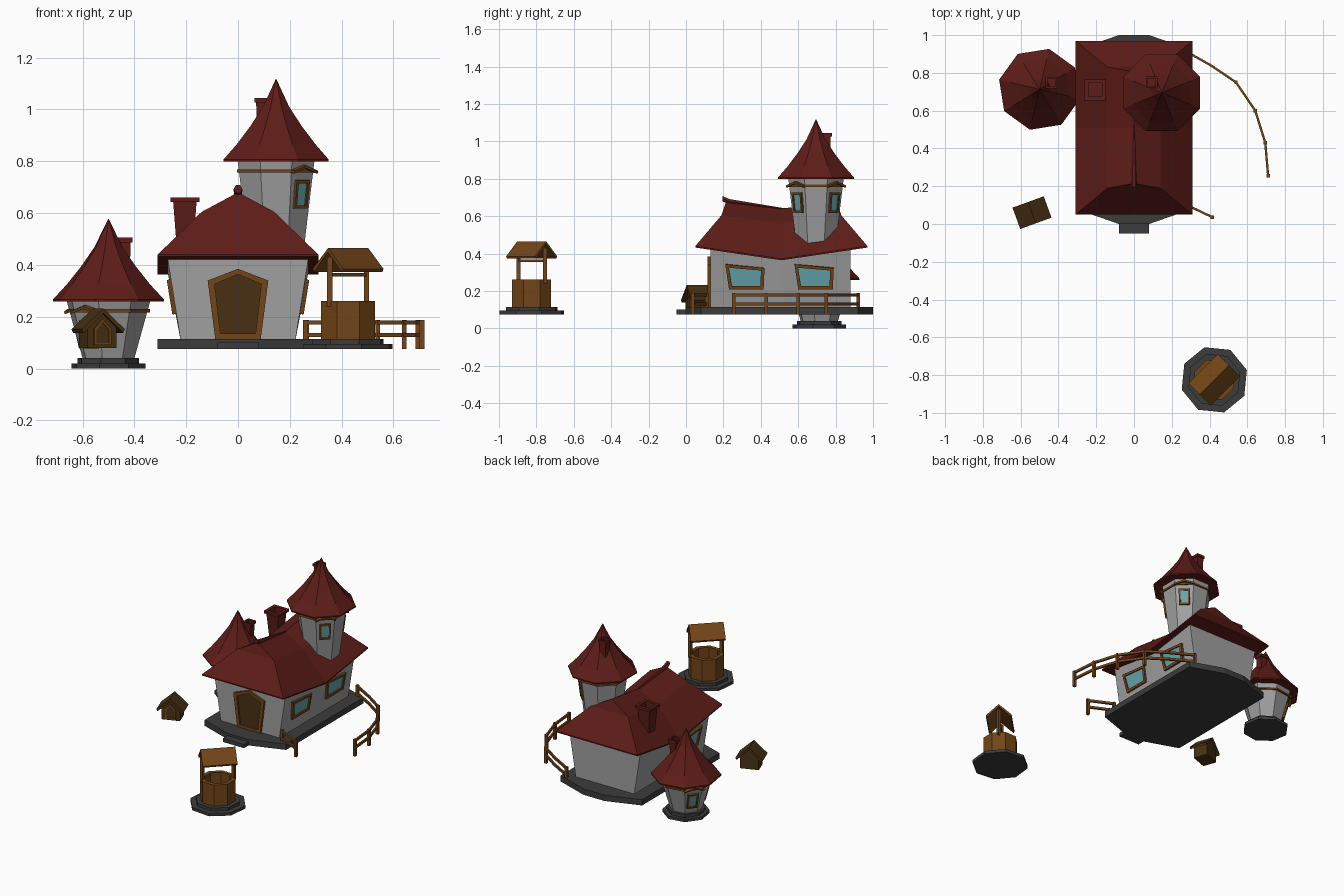
import bpy, bmesh
from math import sin, cos, pi, radians, atan2
from mathutils import Vector, Matrix

if "Cube" in bpy.data.objects:
    bpy.data.objects.remove(bpy.data.objects["Cube"])


def mat(name, rgb):
    m = bpy.data.materials.new(name)
    m.diffuse_color = (*rgb, 1)
    m.use_nodes = True
    m.node_tree.nodes["Principled BSDF"].inputs["Base Color"].default_value = m.diffuse_color
    return m


ROOF = mat("roof_red", (.11, .012, .009))
WOOD = mat("wood", (.17, .06, .009))
DARK = mat("dark_wood", (.065, .03, .007))
STONE = mat("dark_stone", (.045, .045, .045))
WALL = mat("plaster", (.35, .35, .35))
GLASS = mat("glass", (.13, .38, .42))


def make(name, verts, faces, material, matrix=None):
    me = bpy.data.meshes.new(name)
    bm = bmesh.new()
    vs = [bm.verts.new(v) for v in verts]
    for f in faces:
        bm.faces.new([vs[i] for i in f])
    bmesh.ops.remove_doubles(bm, verts=bm.verts, dist=1e-5)
    bmesh.ops.recalc_face_normals(bm, faces=bm.faces)
    bm.to_mesh(me)
    bm.free()
    me.materials.append(material)
    ob = bpy.data.objects.new(name, me)
    bpy.context.collection.objects.link(ob)
    if matrix:
        ob.matrix_world = matrix
    return ob


def loft(name, rings, material, matrix=None, closed=False):
    """Skin equal-length vertex loops; capped at the ends, or closed into a hoop."""
    n, k = len(rings[0]), len(rings)
    faces = [(a * n + i, a * n + (i + 1) % n, (a + 1) % k * n + (i + 1) % n, (a + 1) % k * n + i)
             for a in range(k if closed else k - 1) for i in range(n)]
    if not closed:
        faces.append(tuple(range(n)))
        if len({tuple(v) for v in rings[-1]}) > 1:
            faces.append(tuple(range((k - 1) * n, k * n)))
    return make(name, [v for r in rings for v in r], faces, material, matrix)


def lathe(name, c, profile, rot, material, closed=False, n=8):
    rings = [[(c[0] + r * cos(rot + 2 * pi * i / n), c[1] + r * sin(rot + 2 * pi * i / n), z)
              for i in range(n)] for r, z in profile]
    return loft(name, rings, material, closed=closed)


def prism(name, pts, z0, z1, material, matrix=None):
    return loft(name, [[(x, y, z) for x, y in pts] for z in (z0, z1)], material, matrix)


def rect(w, d, x=0, y=0):
    return [(x - w / 2, y - d / 2), (x + w / 2, y - d / 2), (x + w / 2, y + d / 2), (x - w / 2, y + d / 2)]


def beam(name, a, b, t, h, material):
    a, b = Vector(a), Vector(b)
    d = (b - a).normalized()
    side = Vector((-d.y, d.x, 0)).normalized() * t / 2 if abs(d.z) < .9 else Vector((t / 2, 0, 0))
    up = d.cross(side).normalized() * h / 2
    loft(name, [[p + side + up, p - side + up, p - side - up, p + side - up] for p in (a, b)], material)


def facing(origin, azimuth, tilt=0):
    """Local x along the wall, y up the (outward leaning) wall, z out of it."""
    n, z = Vector((cos(azimuth), sin(azimuth), 0)), Vector((0, 0, 1))
    u, v = z.cross(n), n * sin(tilt) + z * cos(tilt)
    m = Matrix((u, v, u.cross(v))).transposed().to_4x4()
    m.translation = origin
    return m


def framed(name, pts, s, material, m, depth=.014):
    inner = [(x * s[0], y * s[1]) for x, y in pts]
    loop = lambda p, z: [(x, y, z) for x, y in p]
    loft(name + "_frame", [loop(pts, -.01), loop(pts, depth), loop(inner, depth), loop(inner, -.01)],
         WOOD, m, closed=True)
    prism(name + "_panel", inner, -.01, depth * .4, material, m)


def chimney(name, x, y, z0, z1, w0, w1):
    lip = .018
    spec = [(w0, z0), (w1, z1 - lip), (w1 * 1.25, z1 - lip), (w1 * 1.25, z1), (w1 * .8, z1), (w1 * .8, z1 - .04)]
    loft(name, [[(px, py, z) for px, py in rect(w, w, x, y)] for w, z in spec], ROOF)


# Stone footing and doorstep of the house
prism("house_footing", [(.08, 0), (.31, .08), (.31, .92), (.08, 1), (-.08, 1), (-.31, .92), (-.31, .08), (-.08, 0)],
      .075, .115, STONE)
prism("door_step", rect(.16, .1, 0, 0), .075, .1, STONE)

# House walls, leaning outward, lower in the middle under the sagging eave
loft("house_walls", [[(-.22, y, .1), (.22, y, .1), (.275, y, z), (-.275, y, z)]
                     for y, z in ((.13, .445), (.51, .39), (.88, .445))], WALL)

# Sagging hipped roof: cross-sections along the ridge, eave to ridge
sections = []
for ye, ym, yr, drop in ((.05, .19, .215, 0), (.51, .51, .51, 1), (.97, .83, .805, 0)):
    e, m, r = .44 - .068 * drop, .605 - .045 * drop, .68 - .04 * drop
    sections.append([(-.31, ye, e - .008), (-.31, ye, e), (-.14, ym, m), (0, yr, r),
                     (.14, ym, m), (.31, ye, e), (.31, ye, e - .008)])
flat = [v for s in sections for v in s]
faces = [(a * 7 + i, a * 7 + (i + 1) % 7, (a + 1) * 7 + (i + 1) % 7, (a + 1) * 7 + i)
         for a in (0, 1) for i in range(7)]
for o in (0, 14):
    faces += [(o, o + 1, o + 5, o + 6), (o + 1, o + 2, o + 4, o + 5), (o + 2, o + 3, o + 4)]
make("house_roof", flat, faces, ROOF)
ring = lambda y, z, r: [(r * cos(i * pi / 3), y, z + r * sin(i * pi / 3)) for i in range(6)]
loft("ridge_horn", [ring(.195, .693, .017), ring(.23, .678, .016), ring(.55, .635, .004)], ROOF)
chimney("house_chimney", -.205, .71, .48, .66, .065, .09)

# Front door
framed("door", [(-.088, -.13), (.088, -.13), (.117, .095), (0, .14), (-.117, .095)], (.77, .85), DARK,
       facing((0, .13, .245), -pi / 2))

# Side windows
quad = [(-.105, .07), (-.085, -.065), (.1, -.065), (.105, .05)]
lean = atan2(.055, .34)
for i, (y, side) in enumerate(((.315, 1), (.685, 1), (.315, -1))):
    framed(f"side_window_{i}", [(x * side, z) for x, z in quad], (.82, .74), GLASS,
           facing((.25 * side, y, .275), 0 if side > 0 else pi, lean))


# Octagonal towers with flared pointed roofs
def tower(name, c, z0, r0, ze, re, rot, windows, chim):
    lathe(name + "_walls", c, [(r0, z0), (re, ze + .01)], rot, WALL)
    lathe(name + "_roof", c, [(.22, ze - .006), (.22, ze + .002), (.165, ze + .06), (.108, ze + .13),
                              (.055, ze + .205), (0, ze + .315)], rot, ROOF)
    slope = (re - r0) / (ze - z0)
    zb = ze - .042
    rb = re - slope * .042
    lathe(name + "_trim", c, [(rb - .01, zb - .006), (rb + .007, zb - .006), (rb + .007, zb + .006),
                              (rb - .01, zb + .006)], rot, WOOD, closed=True)
    tilt = atan2(slope * .924, 1)
    for i, az in enumerate(windows):
        at = lambda z: (c[0] + cos(az) * .924 * (r0 + slope * (z - z0)),
                        c[1] + sin(az) * .924 * (r0 + slope * (z - z0)), z)
        framed(f"{name}_window_{i}", [(-.034, -.055), (.034, -.055), (.036, .055), (-.036, .055)], (.68, .78),
               GLASS, facing(at(ze - .132), az, tilt), .01)
        prism(f"{name}_hood_{i}", [(-.064, -.008), (0, .012), (.064, -.008), (.064, .003), (0, .024), (-.064, .003)],
              0, .02, WOOD, facing(at(zb), az, tilt))
    chimney(name + "_chimney", c[0] + chim[0], c[1] + chim[1], ze + .08, ze + .24, .038, .048)


tower("tall_tower", (.147, .695), .4, .108, .805, .162, pi / 8, (-pi / 4, pi / 4), (-.053, .055))
q = radians(31.6)
tower("small_tower", (-.5, .713), .03, .1, .265, .17, q, (q + radians(112.5), q + radians(202.5)), (.062, .035))
lathe("small_tower_footing", (-.5, .713), [(.147, 0), (.147, .02), (.122, .02), (.122, .04)], q, STONE)

# Well: stepped footing, hollow drum, posts and gabled roof turned 45 degrees
W = (.425, -.825)
lathe("well_footing", W, [(.18, .075), (.18, .095), (.143, .095), (.143, .115)], pi / 8 - .1, STONE)
lathe("well_drum", W, [(.113, .11), (.113, .26), (.085, .26), (.085, .11)], pi / 8, WOOD, closed=True)
k = .5 ** .5
for s in (-1, 1):
    x, y = W[0] + s * .1 * k, W[1] + s * .1 * k
    prism(f"well_post_{s}", rect(.02, .02, x, y), .24, .43, WOOD)
beam("well_crossbar", (W[0] - .1 * k, W[1] - .1 * k, .362), (W[0] + .1 * k, W[1] + .1 * k, .362), .014, .014, WOOD)


def gable(name, m, half_w, half_l, ze, zr, t, material):
    """Folded-sheet roof with its ridge along local y."""
    loft(name, [[(-half_w, y, ze), (0, y, zr), (half_w, y, ze), (half_w - t * .5, y, ze - t),
                 (0, y, zr - t * 1.3), (-half_w + t * .5, y, ze - t)] for y in (-half_l, half_l)], material, m)


gable("well_roof", Matrix.Translation((*W, 0)) @ Matrix.Rotation(-pi / 4, 4, 'Z'), .083, .11, .385, .465, .012, WOOD)

# Kennel with a recessed opening
K = Matrix.Translation((-.54, .06, 0)) @ Matrix.Rotation(radians(20), 4, 'Z')
front = [(-.06, .08), (.06, .08), (.06, .165), (0, .215), (-.06, .165)]
hole = [(x * .58, .09 + (z - .08) * .75) for x, z in front]
row = lambda p, y: [(x, y, z) for x, z in p]
loft("kennel_body", [row(front, .05), row(front, -.045), row(hole, -.045), row(hole, .035)], DARK, K)
framed("kennel_opening", [(x, z - .13) for x, z in hole], (.75, .8), DARK,
       K @ facing((0, -.045, .13), -pi / 2), .008)
gable("kennel_roof", K, .088, .06, .152, .232, .014, DARK)

# Curved fence at the side and a short piece by the door
runs = [[(.265, .92), (.41, .838), (.54, .75), (.642, .6), (.695, .43), (.71, .255)], [(.26, .11), (.415, .036)]]
for r, path in enumerate(runs):
    for i, (x, y) in enumerate(path):
        if (r, i) != (0, 1):
            prism(f"fence_post_{r}_{i}", rect(.018, .018, x, y), .075, .188, WOOD)
    for i in range(len(path) - 1):
        for z in (.178, .13):
            beam(f"fence_rail_{r}_{i}_{z}", (*path[i], z), (*path[i + 1], z), .012, .016, WOOD)
